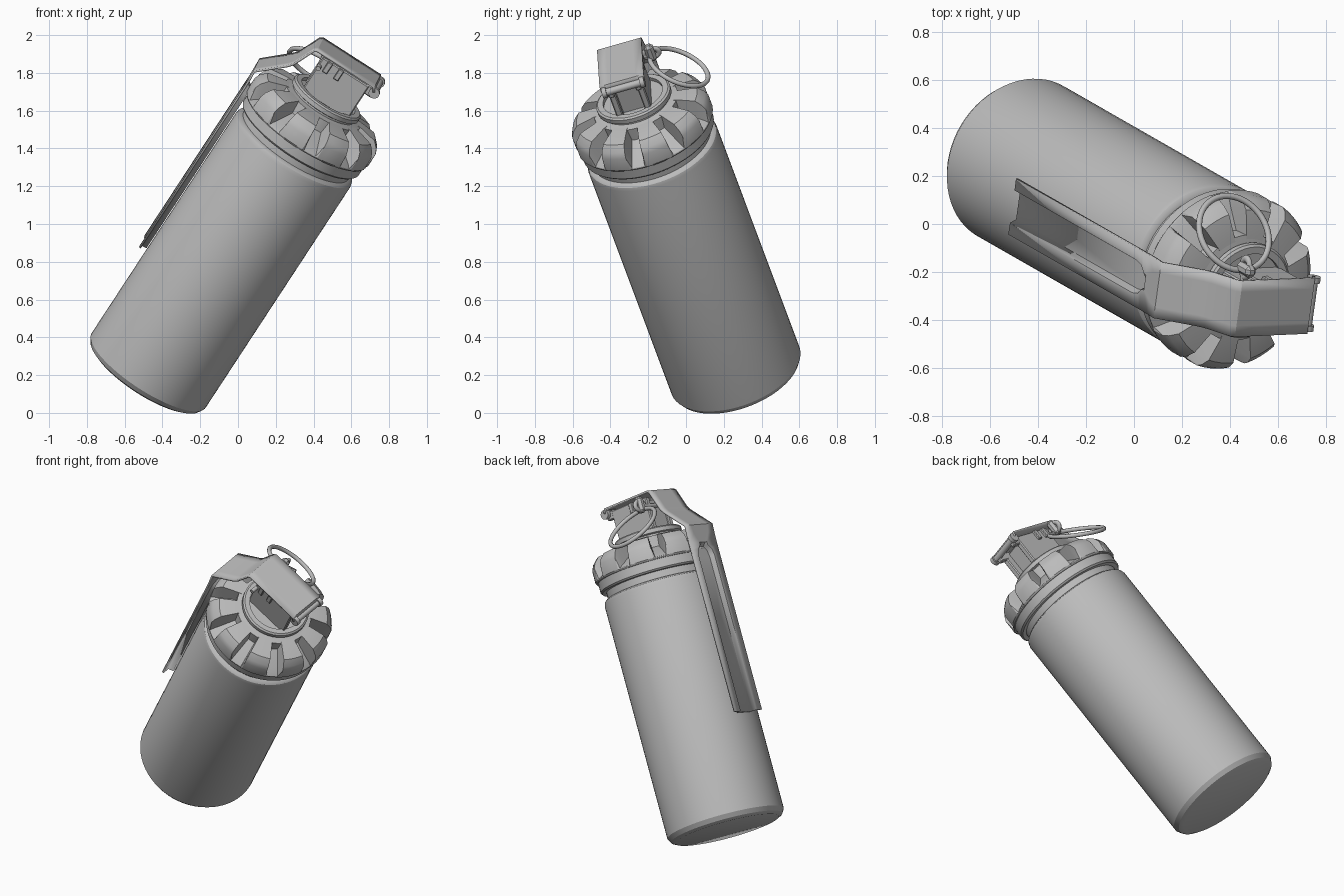
import bpy, bmesh, math
from mathutils import Matrix, Vector

if "Cube" in bpy.data.objects:
    bpy.data.objects.remove(bpy.data.objects["Cube"])

# Tilted frame: X = lever side, Y = lever width, Z = canister axis
axis = Vector((0.523, -0.299, 0.798)).normalized()
side = Vector((-0.844, -0.035, 0.538))
side = (side - axis * side.dot(axis)).normalized()
across = axis.cross(side)
FRAME = Matrix((side, across, axis)).transposed().to_4x4()
FRAME.translation = (-0.473, 0.262, 0.225)

grey = bpy.data.materials.new("plain grey")
grey.diffuse_color = (0.5, 0.5, 0.5, 1)
grey.use_nodes = True
grey.node_tree.nodes["Principled BSDF"].inputs["Base Color"].default_value = grey.diffuse_color


def finish(name, bm, matrix=FRAME, smooth=30):
    bmesh.ops.remove_doubles(bm, verts=bm.verts, dist=1e-5)
    bmesh.ops.recalc_face_normals(bm, faces=bm.faces)
    me = bpy.data.meshes.new(name)
    bm.to_mesh(me)
    bm.free()
    me.materials.append(grey)
    ob = bpy.data.objects.new(name, me)
    bpy.context.collection.objects.link(ob)
    ob.matrix_world = matrix
    bpy.ops.object.select_all(action='DESELECT')
    ob.select_set(True)
    bpy.context.view_layer.objects.active = ob
    bpy.ops.object.shade_smooth_by_angle(angle=math.radians(smooth))
    return ob


def skin(bm, rows, closed=False):
    """Join rows of points with quads."""
    vs = [[bm.verts.new(p) for p in row] for row in rows]
    for i in range(len(vs) if closed else len(vs) - 1):
        a, b = vs[i], vs[(i + 1) % len(vs)]
        for j in range(len(a) - 1):
            bm.faces.new((a[j], b[j], b[j + 1], a[j + 1]))


def lathe(name, columns):
    """columns: list of (angle, profile of (radius, height))."""
    bm = bmesh.new()
    skin(bm, [[(r * math.cos(a), r * math.sin(a), z) for r, z in prof]
              for a, prof in columns], True)
    return finish(name, bm)


def turned(name, prof, n=64):
    return lathe(name, [(2 * math.pi * i / n, prof) for i in range(n)])


def box(name, lo, hi, bevel=0.006):
    bm = bmesh.new()
    size, mid = Vector(hi) - Vector(lo), (Vector(hi) + Vector(lo)) / 2
    bmesh.ops.create_cube(bm, size=1, matrix=Matrix.Translation(mid) @ Matrix.Diagonal(size).to_4x4())
    bmesh.ops.bevel(bm, geom=bm.edges[:], offset=bevel, segments=1, affect='EDGES')
    return finish(name, bm)


def rod(name, x, z, y0, y1, r):
    bm = bmesh.new()
    m = Matrix.Translation((x, (y0 + y1) / 2, z)) @ Matrix.Rotation(math.pi / 2, 4, 'X')
    bmesh.ops.create_cone(bm, cap_ends=True, segments=16, radius1=r, radius2=r, depth=y1 - y0, matrix=m)
    return finish(name, bm)


def torus(name, R, r, matrix, stretch=1.0):
    bm = bmesh.new()
    rows = []
    for i in range(48):
        a = math.tau * i / 48
        rows.append([((R + r * math.cos(b)) * math.cos(a), (R + r * math.cos(b)) * math.sin(a) * stretch,
                      r * math.sin(b)) for b in (math.tau * j / 10 for j in range(11))])
    skin(bm, rows, True)
    return finish(name, bm, matrix, 60)


# Canister with chamfered base, rounded shoulder and neck
turned("canister_body", [(0, -0.04), (0.32, -0.04), (0.345, -0.027), (0.361, 0.0), (0.361, 1.46),
                         (0.356, 1.478), (0.345, 1.488), (0.33, 1.492), (0.33, 1.56), (0, 1.56)])
turned("collar_band", [(0, 1.535), (0.355, 1.535), (0.364, 1.545), (0.364, 1.605), (0, 1.605)])

# Notched crown: ten teeth with sloped slots between them
tooth = [(0, 1.60), (0.372, 1.60), (0.379, 1.61), (0.379, 1.685), (0.366, 1.715), (0.335, 1.748), (0.235, 1.768), (0, 1.768)]
slot = [(0, 1.60), (0.372, 1.60), (0.374, 1.606), (0.372, 1.612), (0.355, 1.625), (0.325, 1.64), (0.225, 1.70), (0, 1.768)]
columns = []
for k in range(10):
    for f, prof in [(0, tooth), (.15, tooth), (.3, tooth), (.45, tooth), (.6, tooth),
                    (.65, slot), (.8, slot), (.95, slot)]:
        columns.append((math.tau * (k + f) / 10, prof))
lathe("notched_crown", columns)

# Stepped seat under the fuze
turned("fuze_seat", [(0, 1.69), (0.232, 1.69), (0.232, 1.765), (0.19, 1.772), (0.19, 1.782), (0.205, 1.788),
                     (0.205, 1.812), (0.195, 1.82), (0.165, 1.82), (0.165, 1.80), (0, 1.80)], 48)

# Fuze housing: core, two cheeks and end posts
box("fuze_core", (-0.105, -0.085, 1.78), (0.125, 0.085, 2.0))
for s in (-1, 1):
    box("fuze_cheek", (-0.15, s * 0.078 - 0.018, 1.79), (0.14, s * 0.078 + 0.018, 2.015))
    box("hinge_lug", (-0.2, s * 0.075 - 0.016, 1.965), (-0.13, s * 0.075 + 0.016, 2.02))
    for q in (0.02, 0.09):
        box("cheek_rib", (q - 0.015, s * 0.1 - 0.012, 1.95), (q + 0.015, s * 0.1 + 0.012, 2.015), 0.004)

# Hinge pin across the end of the lever
rod("hinge_pin", -0.19, 2.005, -0.115, 0.115, 0.02)
for s in (-1, 1):
    rod("hinge_pin_head", -0.19, 2.005, s * 0.105 - 0.012, s * 0.105 + 0.012, 0.029)

# Safety lever: bent strip, pressed channel on the long part with a rounded end
# rows: (outward, height, channel depth, channel half width)
path = [(0.40, 0.585, 0.028, 0.06), (0.40, 1.56, 0.028, 0.06), (0.40, 1.60, 0.028, 0.05),
        (0.40, 1.625, 0.028, 0.025), (0.40, 1.645, 0, 0.02), (0.402, 1.70, 0, 0.05),
        (0.405, 1.75, 0, 0.06), (0.27, 1.878, 0, 0.06), (0.25, 1.905, 0, 0.06),
        (0.20, 2.025, 0, 0.06), (0.185, 2.035, 0, 0.06), (-0.17, 2.035, 0, 0.06), (-0.185, 2.01, 0, 0.06)]
bm = bmesh.new()
rows = []
for q, t, d, w in path:
    rows.append([(q - (d if abs(s) <= w else 0), s, t)
                 for s in (-0.122, -w - 0.014, -w, w, w + 0.014, 0.122)])
skin(bm, rows)
lever = finish("safety_lever", bm)
mod = lever.modifiers.new("thickness", 'SOLIDIFY')
mod.thickness = 0.012
mod.offset = 0

# Safety pin, its eye, and the pull ring
rod("safety_pin", 0.13, 1.96, -0.165, 0.14, 0.013)
eye = FRAME @ Matrix.Translation((0.13, -0.155, 1.965)) @ Matrix.Rotation(math.pi / 2, 4, 'Y')
torus("pin_eye", 0.03, 0.012, eye, 1.3)
box("pin_clip", (0.105, -0.175, 1.92), (0.155, -0.125, 2.02), 0.015)
tilt = Vector((0, 0, 1)).rotation_difference(Vector((0.48, 0.36, 0.8))).to_matrix().to_4x4()
torus("pull_ring", 0.166, 0.013, Matrix.Translation((0.417, -0.038, 1.83)) @ tilt)
